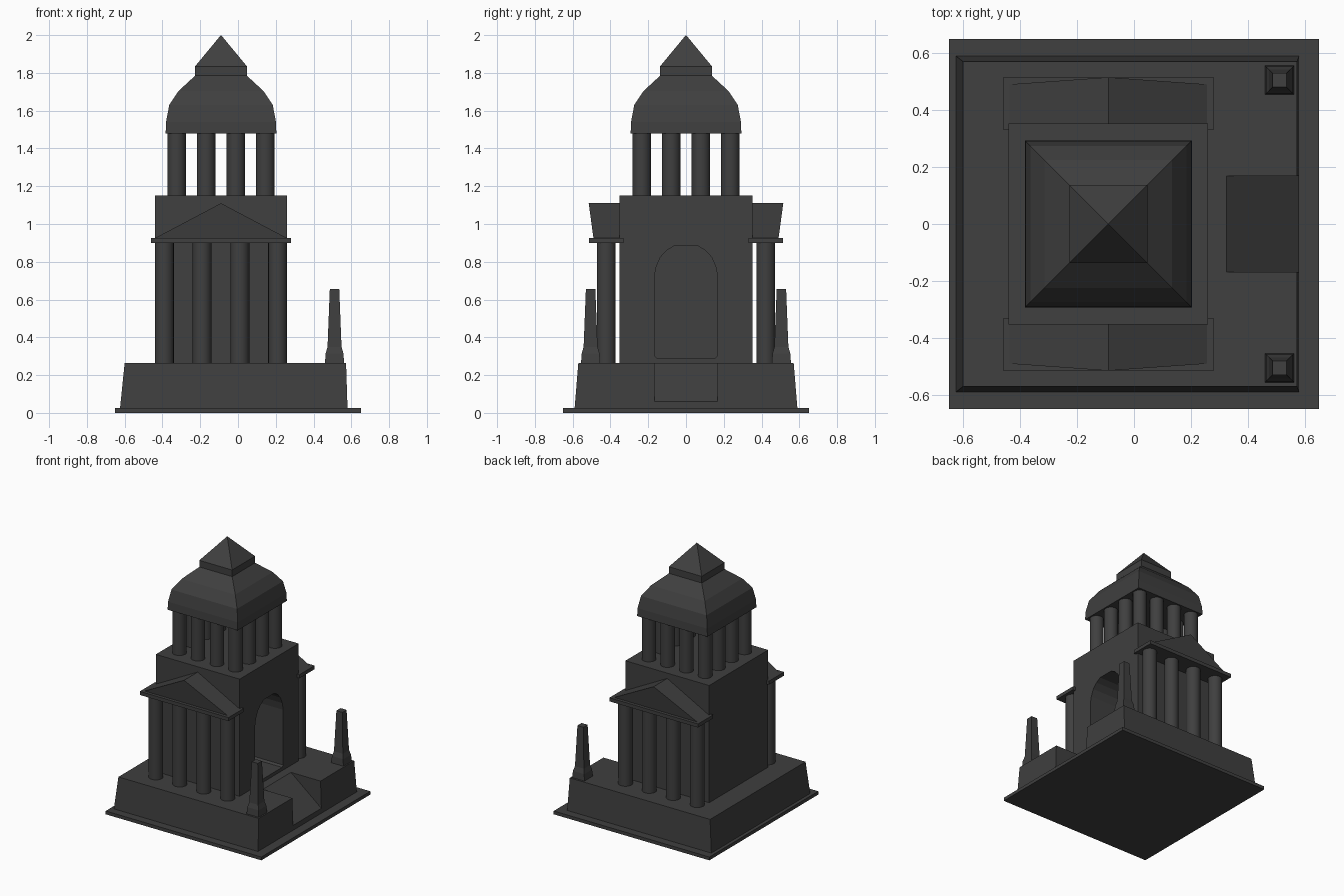
import bpy
import bmesh
from math import radians

cube = bpy.data.objects.get("Cube")
if cube:
    bpy.data.objects.remove(cube, do_unlink=True)

stone = bpy.data.materials.new("dark_stone")
stone.use_nodes = True
stone.diffuse_color = (0.05, 0.05, 0.05, 1)
stone.node_tree.nodes["Principled BSDF"].inputs["Base Color"].default_value = (0.05, 0.05, 0.05, 1)

CX = -0.09      # axis of the tower
DECK = 0.265    # top of the podium
ROOF = 1.15     # top of the main hall


def finish(name, bm):
    bmesh.ops.recalc_face_normals(bm, faces=bm.faces[:])
    mesh = bpy.data.meshes.new(name)
    bm.to_mesh(mesh)
    bm.free()
    obj = bpy.data.objects.new(name, mesh)
    bpy.context.collection.objects.link(obj)
    mesh.materials.append(stone)
    return obj


def loft(name, rings):
    """Skin a list of equal-length vertex rings and cap both ends."""
    bm = bmesh.new()
    loops = [[bm.verts.new(p) for p in ring] for ring in rings]
    n = len(loops[0])
    for low, high in zip(loops, loops[1:]):
        for i in range(n):
            j = (i + 1) % n
            bm.faces.new((low[i], low[j], high[j], high[i]))
    bm.faces.new(loops[0])
    bm.faces.new(loops[-1])
    bmesh.ops.remove_doubles(bm, verts=bm.verts[:], dist=0.0001)
    return finish(name, bm)


def rect(x0, x1, y0, y1, z):
    return [(x0, y0, z), (x1, y0, z), (x1, y1, z), (x0, y1, z)]


def box(name, x0, x1, y0, y1, z0, z1):
    return loft(name, [rect(x0, x1, y0, y1, z0), rect(x0, x1, y0, y1, z1)])


def square_tower(name, x, y, profile):
    """Stack squares given as (half width, height)."""
    return loft(name, [rect(x - h, x + h, y - h, y + h, z) for h, z in profile])


def column(name, x, y, z0, z1, radius):
    bpy.ops.mesh.primitive_cylinder_add(vertices=24, radius=radius, depth=z1 - z0,
                                        location=(x, y, (z0 + z1) / 2))
    obj = bpy.context.object
    obj.name = name
    obj.data.materials.append(stone)
    bpy.ops.object.shade_smooth_by_angle(angle=radians(40))


def carve(target, cutter):
    mod = target.modifiers.new("carve", 'BOOLEAN')
    mod.operation = 'DIFFERENCE'
    mod.solver = 'EXACT'
    mod.object = cutter
    cutter.hide_render = True
    bpy.context.view_layer.objects.active = target
    bpy.ops.object.modifier_apply(modifier=mod.name)
    bpy.data.objects.remove(cutter, do_unlink=True)


# Ground slab and podium with a sunken ramp on its left side
box("ground_slab", -0.65, 0.65, -0.65, 0.65, 0, 0.025)
podium = loft("podium", [rect(-0.625, 0.58, -0.59, 0.59, 0.02),
                         rect(-0.60, 0.572, -0.57, 0.57, DECK)])
ramp = [(0.325, DECK), (0.605, 0.04), (0.605, 0.4), (0.325, 0.4)]
carve(podium, loft("ramp_cutter", [[(x, y, z) for x, z in ramp] for y in (-0.168, 0.168)]))

# Main hall with a deep arched niche
hall = box("main_hall", CX - 0.35, CX + 0.35, -0.352, 0.352, DECK - 0.005, ROOF)
half_arch = [(0.155, 0.29), (0.168, 0.303), (0.168, 0.72), (0.157, 0.775),
             (0.135, 0.825), (0.10, 0.862), (0.06, 0.885)]
arch = half_arch + [(-y, z) for y, z in reversed(half_arch)]
carve(hall, loft("niche_cutter", [[(x, y, z) for y, z in arch] for x in (-0.06, 0.35)]))

# Porticoes on the front and the back
for side, label in ((-1, "front"), (1, "back")):
    for i in range(4):
        column(f"{label}_column_{i + 1}", CX - 0.3 + 0.2 * i, side * 0.422, DECK - 0.005, 0.905, 0.05)
    y0, y1 = sorted((side * 0.332, side * 0.514))
    box(f"{label}_architrave", CX - 0.37, CX + 0.37, y0, y1, 0.9, 0.927)
    loft(f"{label}_pediment", [
        [(CX - 0.35, side * y, 0.925), (CX + 0.35, side * y, 0.925), (CX, side * (y + lean), 1.11)]
        for y, lean in ((0.34, 0), (0.49, 0.025))])

# Open lantern: a square ring of columns
offsets = (-0.235, -0.079, 0.079, 0.235)
for i, dx in enumerate(offsets):
    for j, dy in enumerate(offsets):
        if i in (0, 3) or j in (0, 3):
            column(f"lantern_column_{i + 1}_{j + 1}", CX + dx, dy, ROOF - 0.005, 1.485, 0.049)

# Four-sided dome, cap block and pyramid
square_tower("dome", CX, 0, [(0.293, 1.48), (0.291, 1.54), (0.274, 1.63),
                             (0.224, 1.705), (0.137, 1.785)])
square_tower("cap_block", CX, 0, [(0.137, 1.78), (0.137, 1.835)])
square_tower("cap_pyramid", CX, 0, [(0.137, 1.835), (0, 2.0)][:1] + [(0.0005, 2.0)])

# Obelisks flanking the ramp
for y, label in ((-0.505, "front"), (0.505, "back")):
    square_tower(f"{label}_obelisk", 0.511, y, [(0.051, DECK - 0.005), (0.047, 0.315),
                                               (0.037, 0.35), (0.025, 0.655)])
